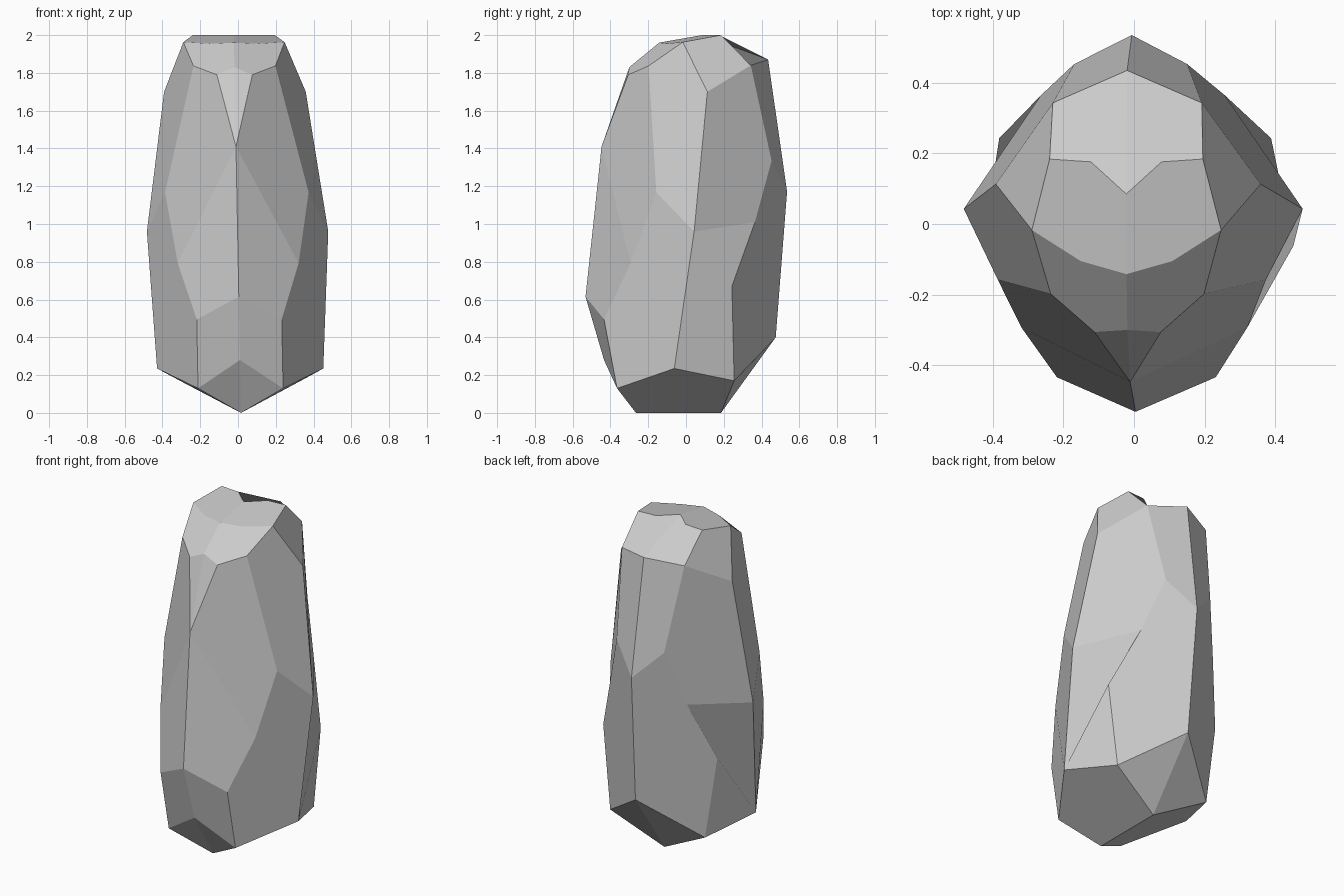
import bpy, bmesh

if "Cube" in bpy.data.objects:
    bpy.data.objects.remove(bpy.data.objects["Cube"])

# Corner points of one half: lower case on the centre line, upper case at the side
P = {
    'a': (0, -.265, 0), 'b': (0, .185, 0), 'c': (0, -.434, .28), 'd': (0, -.532, .615),
    'e': (0, -.447, 1.41), 'f': (0, -.30, 1.83), 'g': (0, -.142, 1.96), 'h': (0, .085, 2.0),
    'i': (0, .435, 1.87), 'j': (0, .535, 1.17), 'k': (0, .475, .40),
    'A': (.225, -.365, .13), 'B': (.44, -.062, .235), 'C': (.32, .255, .17),
    'D': (.225, -.434, .495), 'E': (.32, -.293, .793), 'F': (.38, -.157, 1.167),
    'G': (.48, .043, .96), 'H': (.385, .243, .67), 'I': (.26, .365, 1.01),
    'J': (.16, .453, 1.335), 'K': (.375, .113, 1.70), 'L': (.211, .343, 1.84),
    'M': (.268, -.017, 1.963), 'N': (.217, -.198, 1.837), 'O': (.094, -.306, 1.79),
    'P': (.217, .184, 2.0), 'Q': (.10, .176, 2.0), 'R': (.13, -.105, 1.955),
}
# Facets of one half
FACETS = ("aABCb acA cdDA deED eONFE efO fgRMNO MRghQP PQhiL "
          "MPLK MKGFN GFEDAB KLJIG GIHCB iLJj jJIHCk kCb").split()


def lean(z):
    # the stone tilts slightly sideways with height
    return .016 - .019 * z


bm = bmesh.new()
for side in (1, -1):
    verts = {n: bm.verts.new((side * x + lean(z), y, z)) for n, (x, y, z) in P.items()}
    for facet in FACETS:
        bm.faces.new([verts[n] for n in facet])

# Join the halves along the centre line
bmesh.ops.remove_doubles(bm, verts=bm.verts, dist=.0005)
bmesh.ops.recalc_face_normals(bm, faces=bm.faces)

# Standing stone
mesh = bpy.data.meshes.new("standing_stone")
bm.to_mesh(mesh)
bm.free()
stone = bpy.data.objects.new("standing_stone", mesh)
bpy.context.collection.objects.link(stone)
